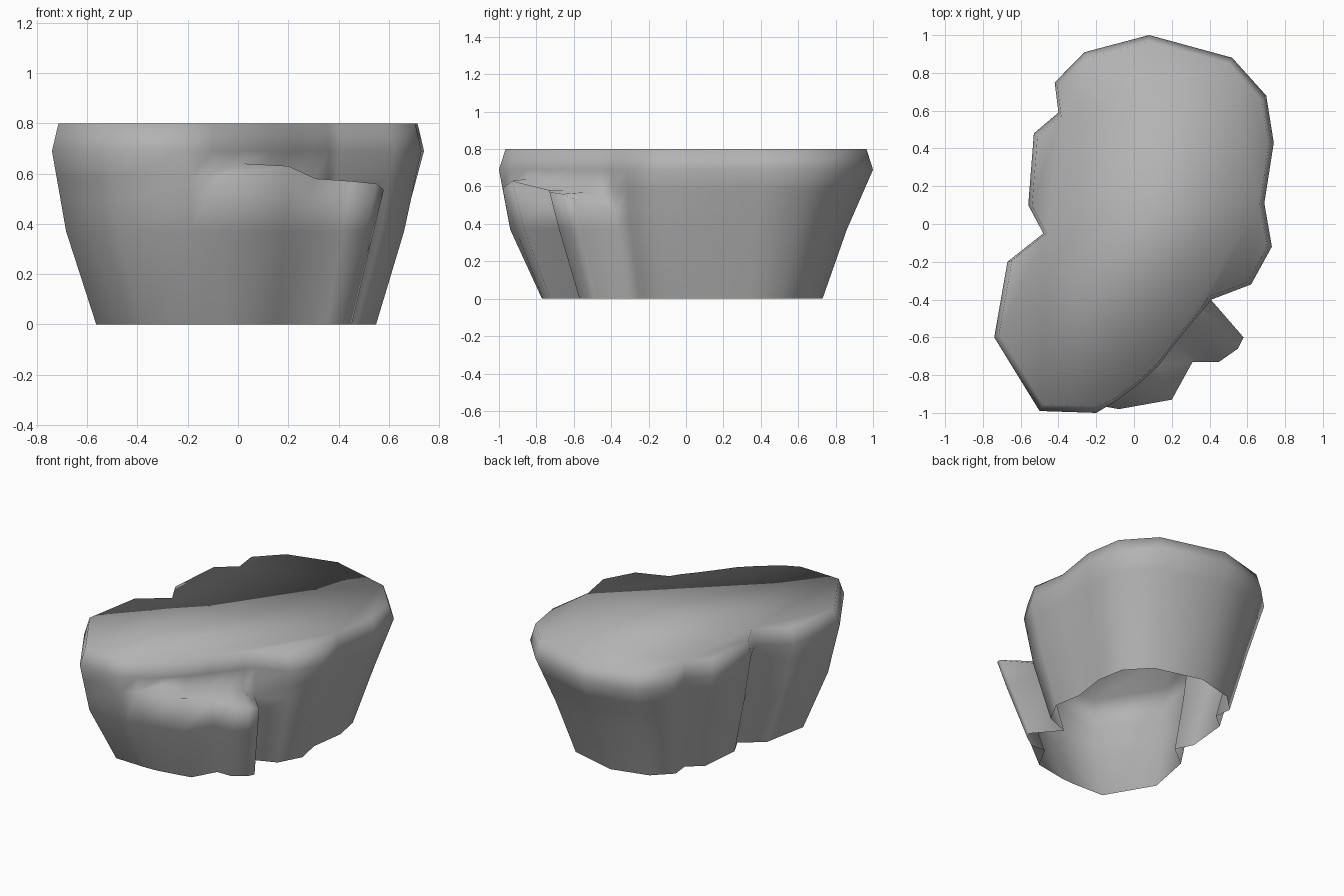
import bpy
import bmesh

default_cube = bpy.data.objects.get("Cube")
if default_cube:
    bpy.data.objects.remove(default_cube, do_unlink=True)

# Widest outline of the rock, anticlockwise from the back, in three stretches
left_side = [(.08, 1), (-.26, .91), (-.42, .75), (-.40, .59), (-.53, .48), (-.56, .1),
             (-.48, -.05), (-.67, -.2), (-.74, -.6), (-.5, -.99), (-.2, -1)]
right_side = [(.41, -.4), (.62, -.32), (.73, -.12), (.69, .11), (.74, .43), (.70, .68), (.52, .88)]
# Ledge rim points with their heights, and the foot of the wall behind each
ledge_rim = [(-.08, -.98, .59), (.2, -.93, .63), (.31, -.73, .58),
             (.45, -.73, .57), (.55, -.66, .56), (.58, -.6, .535)]
ledge_wall = [(-.1, -.94), (.02, -.85), (.13, -.75), (.22, -.63), (.3, -.53), (.36, -.46)]

BASE, BELLY, SHOULDER, TOP = 0, .37, .69, .8


def base_scale(y):
    return .75 - .02 * y


def belly_scale(y):
    return .9 - .04 * y


def scaled(point, factor, z):
    return (point[0] * factor, point[1] * factor, z)


def wall_column(point):
    """Points up a plain side: base, belly, two fillers, shoulder, top."""
    belly = belly_scale(point[1])
    column = [scaled(point, base_scale(point[1]), BASE)]
    for step in range(4):
        t = step / 3
        column.append(scaled(point, belly + (1 - belly) * t, BELLY + (SHOULDER - BELLY) * t))
    column.append(scaled(point, .965, TOP))
    return column


def ledge_column(rim, wall):
    """Points up the ledge side, stepping in to the wall above it."""
    x, y, height = rim
    return [scaled(rim, .78, BASE), scaled(rim, .93, BELLY), (x, y, height),
            (*wall, height + .01), (*wall, SHOULDER), scaled(wall, .98, TOP)]


columns = [wall_column(p) for p in left_side]
columns += [ledge_column(r, w) for r, w in zip(ledge_rim, ledge_wall)]
columns += [wall_column(p) for p in right_side]

# Rock shell, open underneath, with a flat top
bm = bmesh.new()
grid = [[bm.verts.new(co) for co in column] for column in columns]
for here, after in zip(grid, grid[1:] + grid[:1]):
    for low in range(len(here) - 1):
        bm.faces.new((here[low], after[low], after[low + 1], here[low + 1]))
bm.faces.new([column[-1] for column in grid])
for face in bm.faces:
    face.smooth = True

mesh = bpy.data.meshes.new("rock")
bm.to_mesh(mesh)
bm.free()
rock = bpy.data.objects.new("rock", mesh)
bpy.context.collection.objects.link(rock)

# Plain grey stone
stone = bpy.data.materials.new("grey stone")
stone.use_nodes = True
grey = (.45, .45, .45, 1)
stone.diffuse_color = grey
stone.node_tree.nodes["Principled BSDF"].inputs["Base Color"].default_value = grey
mesh.materials.append(stone)
